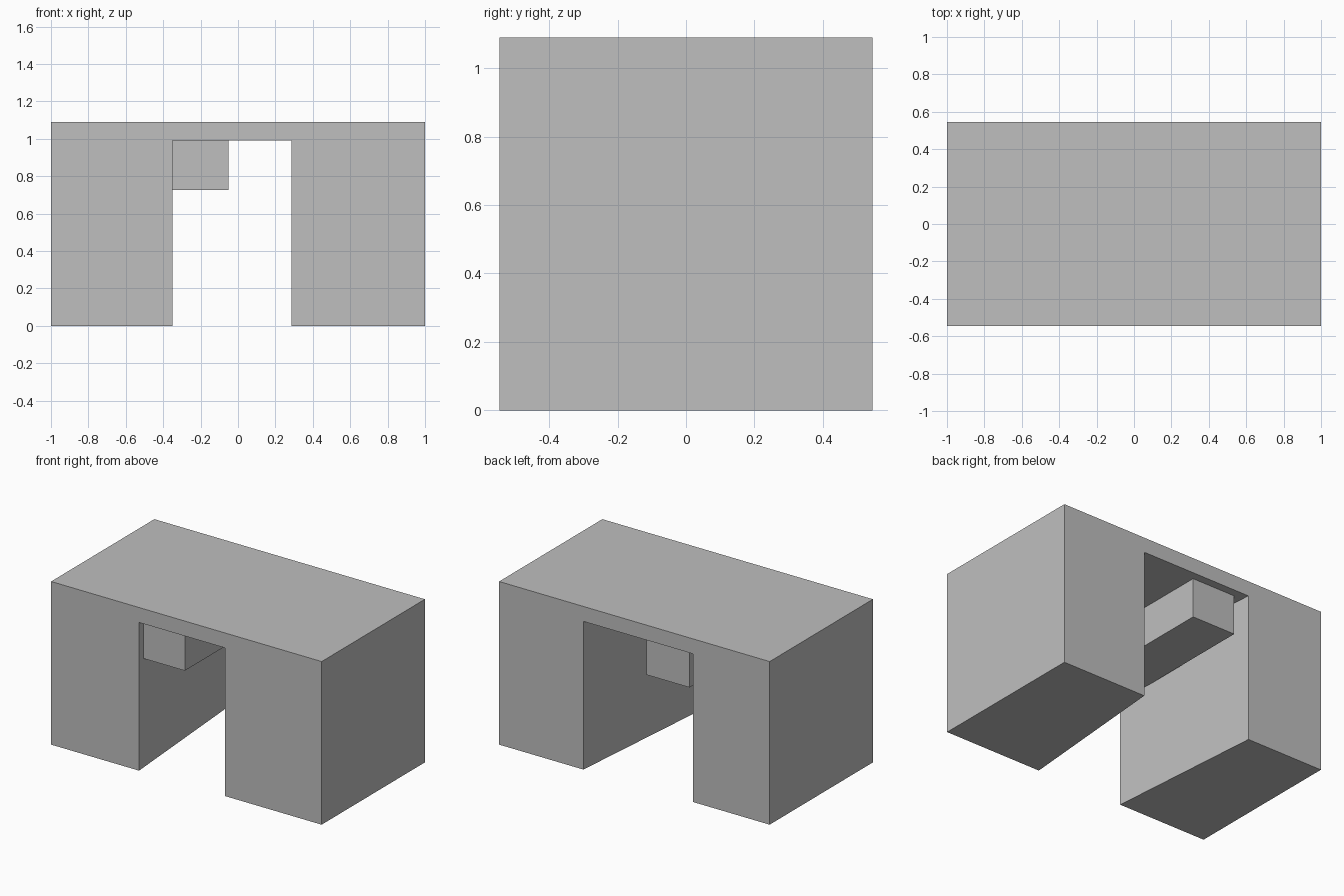
import bpy
import bmesh

cube = bpy.data.objects.get("Cube")
if cube:
    bpy.data.objects.remove(cube, do_unlink=True)

HALF_DEPTH = 0.545
UNDERSIDE = 0.99
HEIGHT = 1.09

grey = bpy.data.materials.new("plain grey")
grey.use_nodes = True
colour = (0.52, 0.52, 0.52, 1)
grey.diffuse_color = colour
grey.node_tree.nodes["Principled BSDF"].inputs["Base Color"].default_value = colour


def prism(name, outline, bottom, top):
    """Extrude a plan outline straight up between two heights."""
    bm = bmesh.new()
    base = bm.faces.new([bm.verts.new((x, y, bottom)) for x, y in outline])
    side = bmesh.ops.extrude_face_region(bm, geom=[base])
    raised = [v for v in side["geom"] if isinstance(v, bmesh.types.BMVert)]
    bmesh.ops.translate(bm, verts=raised, vec=(0, 0, top - bottom))
    bmesh.ops.recalc_face_normals(bm, faces=bm.faces)
    mesh = bpy.data.meshes.new(name)
    bm.to_mesh(mesh)
    bm.free()
    mesh.materials.append(grey)
    obj = bpy.data.objects.new(name, mesh)
    bpy.context.collection.objects.link(obj)
    return obj


def plan(outer, front_inner, back_inner, half_depth=HALF_DEPTH):
    """Four-sided plan whose inner edge may slant from front to back."""
    return [(outer, -half_depth), (front_inner, -half_depth),
            (back_inner, half_depth), (outer, half_depth)]


# Desk top
prism("desk_top", plan(-1, 1, 1), UNDERSIDE, HEIGHT)

# Pedestals, narrowing towards the back
prism("right_pedestal", plan(-1, -0.35, -0.435), 0, UNDERSIDE)
prism("left_pedestal", plan(1, 0.285, 0.377), 0, UNDERSIDE)

# Drawer hung under the top, beside the right pedestal
prism("hanging_drawer", plan(-0.37, -0.05, -0.05, 0.49), 0.727, UNDERSIDE)
